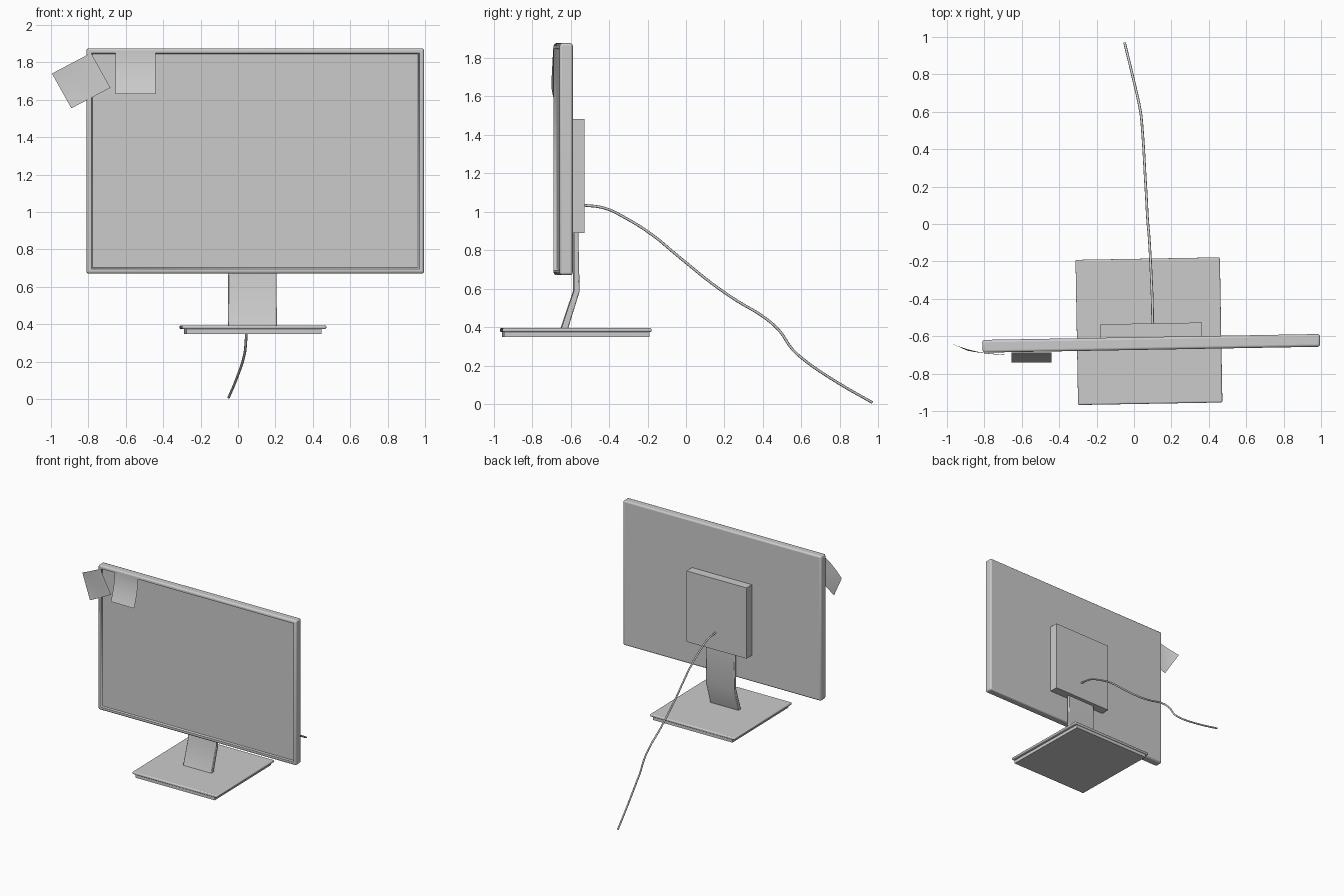
import bpy, bmesh, math
from mathutils import Vector

if "Cube" in bpy.data.objects:
    bpy.data.objects.remove(bpy.data.objects["Cube"])

TILT = math.radians(1.0)  # whole monitor is turned slightly


def add(name, bm, loc=(0, 0, 0), rot=TILT, bevel=0.0, segs=3):
    bmesh.ops.recalc_face_normals(bm, faces=bm.faces)
    me = bpy.data.meshes.new(name)
    bm.to_mesh(me)
    bm.free()
    ob = bpy.data.objects.new(name, me)
    bpy.context.collection.objects.link(ob)
    ob.location = loc
    ob.rotation_euler.z = rot
    if bevel:
        m = ob.modifiers.new("bevel", "BEVEL")
        m.width, m.segments = bevel, segs
        m.limit_method = 'ANGLE'
        m.angle_limit = math.radians(25)
    bpy.ops.object.select_all(action='DESELECT')
    bpy.context.view_layer.objects.active = ob
    ob.select_set(True)
    bpy.ops.object.shade_smooth_by_angle(angle=math.radians(35))
    return ob


def box(name, loc, size, bevel=0.0):
    bm = bmesh.new()
    bmesh.ops.create_cube(bm, size=1)
    bmesh.ops.scale(bm, vec=size, verts=bm.verts)
    return add(name, bm, loc, bevel=bevel)


def sheet(name, func, n=12):
    # curved paper: grid of points func(u, v)
    bm = bmesh.new()
    vs = [[bm.verts.new(func(i / n, j / n)) for j in range(n + 1)] for i in range(n + 1)]
    for i in range(n):
        for j in range(n):
            bm.faces.new((vs[i][j], vs[i + 1][j], vs[i + 1][j + 1], vs[i][j + 1]))
    return add(name, bm, rot=0)


# Display housing with recessed screen
W, D, H = 1.805, 0.068, 1.205
frame = box("display_housing", (0.0925, -0.638, 1.2725), (W, D, H), bevel=0.013)
bm = bmesh.new()
bm.from_mesh(frame.data)
bm.faces.ensure_lookup_table()
front = min(bm.faces, key=lambda f: f.calc_center_median().y)
bmesh.ops.inset_region(bm, faces=[front], thickness=0.037)
bmesh.ops.inset_region(bm, faces=[front], thickness=0.008, depth=-0.014)
# bevel only the outer box edges
attr = bm.edges.layers.float.new("bevel_weight_edge")
for e in bm.edges:
    if all(abs(abs(v.co.x) - W / 2) < 1e-4 and abs(abs(v.co.z) - H / 2) < 1e-4 for v in e.verts):
        e[attr] = 1.0
bm.to_mesh(frame.data)
bm.free()
frame.modifiers["bevel"].limit_method = 'WEIGHT'

# Mount box on the back
box("rear_mount_box", (0.091, -0.569, 1.185), (0.545, 0.075, 0.59))

# Base: rounded top plate over a narrower lower plate
box("base_top_plate", (0.08, -0.573, 0.384), (0.772, 0.776, 0.02), bevel=0.008)
box("base_lower_plate", (0.08, -0.573, 0.362), (0.722, 0.756, 0.03))

# Bent neck: side profile extruded across the width
prof = [(-0.652, 0.388), (-0.585, 0.587), (-0.585, 0.95),
        (-0.563, 0.95), (-0.555, 0.585), (-0.616, 0.388)]
bm = bmesh.new()
f = bm.faces.new([bm.verts.new((-0.13, y + 0.6, z)) for y, z in prof])
ext = bmesh.ops.extrude_face_region(bm, geom=[f])
bmesh.ops.translate(bm, vec=(0.26, 0, 0),
                    verts=[g for g in ext["geom"] if isinstance(g, bmesh.types.BMVert)])
add("stand_neck", bm, (0.077, -0.6, 0), bevel=0.006, segs=2)

# Power cable sagging to the floor
path = [(0.1, -0.54, 1.034), (0.098, -0.423, 1.018), (0.094, -0.32, 0.97),
        (0.087, -0.174, 0.878), (0.08, -0.06, 0.784), (0.073, 0.018, 0.72),
        (0.067, 0.13, 0.63), (0.059, 0.267, 0.535), (0.052, 0.397, 0.457),
        (0.046, 0.486, 0.38), (0.041, 0.548, 0.29), (0.035, 0.6, 0.24),
        (-0.007, 0.79, 0.11), (-0.05, 0.968, 0.008)]
cu = bpy.data.curves.new("cable", 'CURVE')
cu.dimensions = '3D'
cu.bevel_depth = 0.007
cu.bevel_resolution = 2
cu.resolution_u = 4
cu.use_fill_caps = True
sp = cu.splines.new('BEZIER')
sp.bezier_points.add(len(path) - 1)
for p, co in zip(sp.bezier_points, path):
    p.co = co
    p.handle_left_type = p.handle_right_type = 'AUTO'
bpy.context.collection.objects.link(bpy.data.objects.new("cable", cu))

# Straight paper note, lower end curling forward
sheet("paper_note_straight", lambda u, v: (
    -0.655 + 0.215 * u, -0.687 - 0.053 * v ** 1.8, 1.862 - 0.232 * v))

# Tilted paper note over the corner, outer side bending back
A, B = Vector((-0.995, 0, 1.74)), Vector((-0.786, 0, 1.85))
DOWN = Vector((0.104, 0, -0.186))


def tilted(u, v):
    p = A.lerp(B, u) + DOWN * v
    edge = -0.69 - 0.01 * v
    bend = 0.06 - 0.037 * v
    p.y = edge + bend * (1 - u) ** 1.7
    return p


sheet("paper_note_tilted", tilted)
